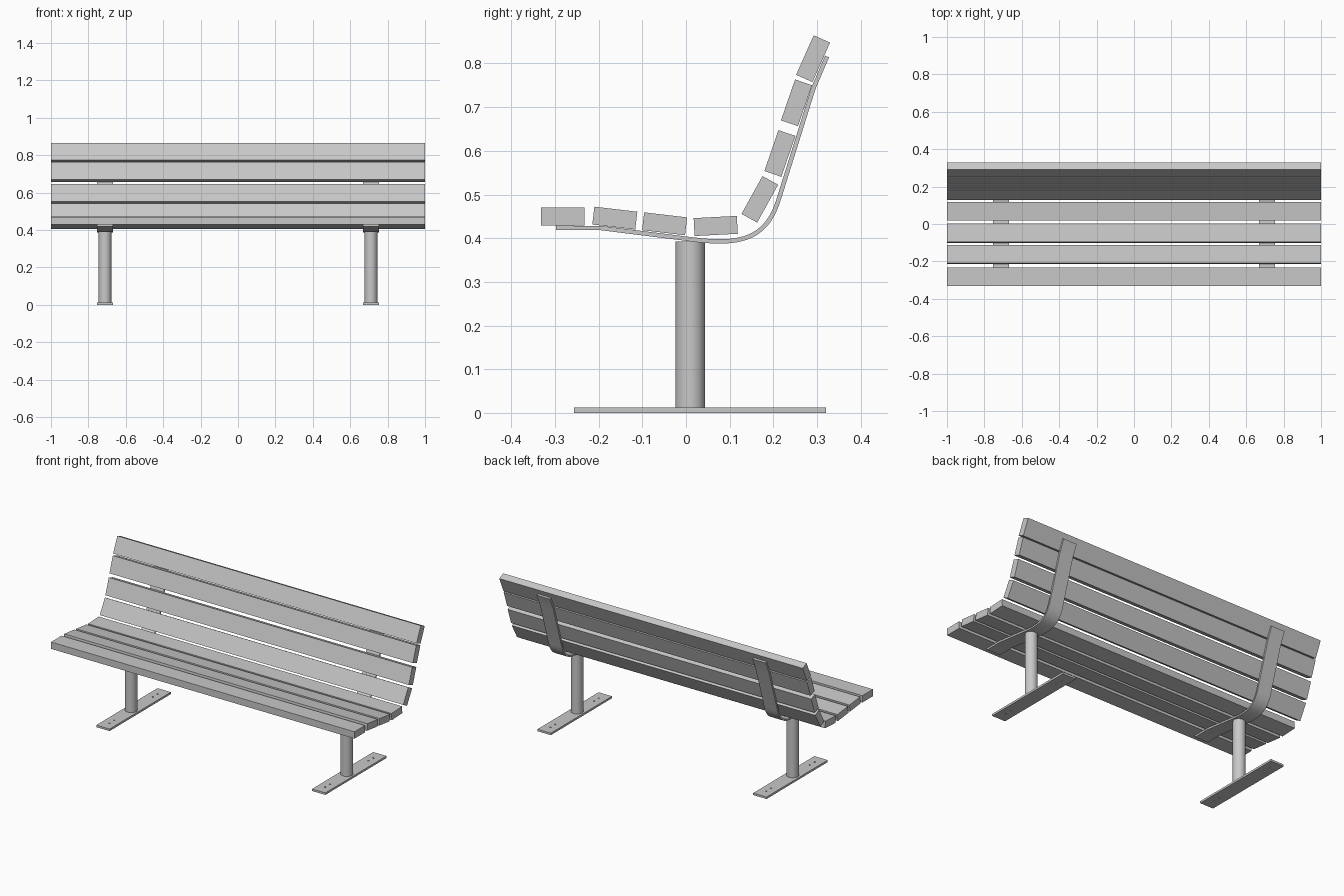
import bpy, bmesh, math
from mathutils import Matrix, Vector

if "Cube" in bpy.data.objects:
    bpy.data.objects.remove(bpy.data.objects["Cube"], do_unlink=True)

grey = bpy.data.materials.new("plain grey")
grey.use_nodes = True
GREY = (0.58, 0.58, 0.58, 1)
grey.diffuse_color = GREY
grey.node_tree.nodes["Principled BSDF"].inputs["Base Color"].default_value = GREY


def finish(name, bm):
    bmesh.ops.recalc_face_normals(bm, faces=bm.faces)
    me = bpy.data.meshes.new(name)
    bm.to_mesh(me)
    bm.free()
    ob = bpy.data.objects.new(name, me)
    bpy.context.collection.objects.link(ob)
    me.materials.append(grey)
    return ob


def box(name, centre, size, tilt=0):
    bm = bmesh.new()
    m = (Matrix.Translation(centre) @ Matrix.Rotation(math.radians(tilt), 4, 'X')
         @ Matrix.Diagonal((*size, 1)))
    bmesh.ops.create_cube(bm, size=1, matrix=m)
    return finish(name, bm)


def add_cylinder(bm, x, y, z0, z1, r, segments):
    bmesh.ops.create_cone(bm, cap_ends=True, segments=segments, radius1=r, radius2=r,
                          depth=z1 - z0, matrix=Matrix.Translation((x, y, (z0 + z1) / 2)))


def smooth(ob):
    bpy.ops.object.select_all(action='DESELECT')
    ob.select_set(True)
    bpy.context.view_layer.objects.active = ob
    bpy.ops.object.shade_smooth_by_angle(angle=math.radians(30))


# Strap centre line (y, z): flat lip, sloping seat, round bend, straight back, tip
seat_end, back_start = Vector((0.008, 0.398)), Vector((0.211, 0.485))
path = [Vector((-0.298, 0.4235)), Vector((-0.197, 0.4235)), seat_end]
h1, h2 = Vector((0.115, 0.384)), Vector((0.181, 0.392))
for i in range(1, 17):
    t = i / 16
    path.append((1 - t)**3 * seat_end + 3 * t * (1 - t)**2 * h1
                + 3 * t * t * (1 - t) * h2 + t**3 * back_start)
path += [Vector((0.292, 0.744)), Vector((0.323, 0.816))]


def strap(name, x, width, thick):
    bm = bmesh.new()
    rings = []
    for i, p in enumerate(path):
        d = (path[min(i + 1, len(path) - 1)] - path[max(i - 1, 0)]).normalized()
        n = Vector((-d.y, d.x)) * thick / 2
        rings.append([bm.verts.new((x + sx * width / 2, p.x + s * n.x, p.y + s * n.y))
                      for sx, s in ((-1, -1), (1, -1), (1, 1), (-1, 1))])
    for a, b in zip(rings, rings[1:]):
        for k in range(4):
            bm.faces.new((a[k], a[(k + 1) % 4], b[(k + 1) % 4], b[k]))
    bm.faces.new(rings[0])
    bm.faces.new(rings[-1])
    return finish(name, bm)


# Slats: y, z, tilt in degrees
slats = [(-0.282, 0.450, 0), (-0.163, 0.446, -6.7), (-0.049, 0.433, -6.7),
         (0.068, 0.428, 3), (0.169, 0.489, 61), (0.215, 0.594, 71),
         (0.253, 0.710, 71), (0.291, 0.811, 66)]
for i, (y, z, tilt) in enumerate(slats):
    part = "seat_slat" if i < 4 else "back_slat"
    box(f"{part}_{i % 4 + 1}", (0, y, z), (2, 0.099, 0.041), tilt)

# Supports: strap, round post and drilled foot plate on each side
for side, s in (("left", 1), ("right", -1)):
    x = 0.711 * s
    smooth(strap(f"{side}_strap", x, 0.088, 0.010))

    bm = bmesh.new()
    add_cylinder(bm, x, 0.010, 0.006, 0.392, 0.034, 40)
    smooth(finish(f"{side}_post", bm))

    foot = box(f"{side}_foot_plate", (x, 0.032, 0.006), (0.088, 0.576, 0.012))
    bm = bmesh.new()
    for y in (-0.195, -0.150, 0.214, 0.259):
        add_cylinder(bm, x, y, -0.02, 0.03, 0.005, 12)
    cutter = finish(f"{side}_bolt_hole_cutter", bm)
    cutter.hide_render = True
    cutter.hide_set(True)
    cutter.display_type = 'WIRE'
    mod = foot.modifiers.new("bolt holes", 'BOOLEAN')
    mod.operation = 'DIFFERENCE'
    mod.solver = 'EXACT'
    mod.object = cutter
